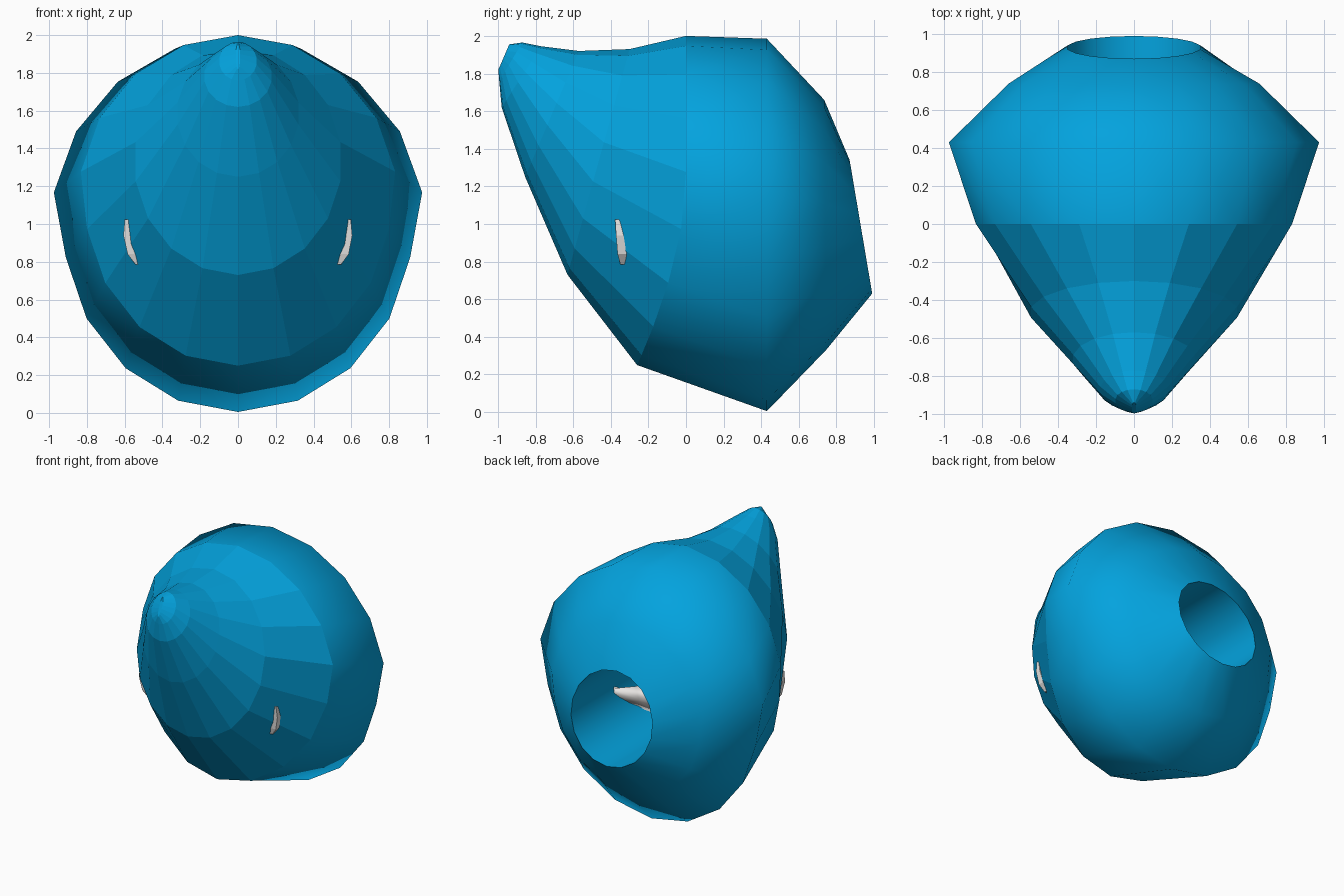
import bpy, bmesh, math
from mathutils import Vector
from mathutils.bvhtree import BVHTree

if "Cube" in bpy.data.objects:
    bpy.data.objects.remove(bpy.data.objects["Cube"])

SIDES = 18


def material(name, rgb):
    m = bpy.data.materials.new(name)
    m.diffuse_color = (*rgb, 1)
    m.use_nodes = True
    m.node_tree.nodes["Principled BSDF"].inputs["Base Color"].default_value = m.diffuse_color
    return m


blue = material("blue", (0.001, 0.365, 0.73))
white = material("off_white", (0.80, 0.78, 0.76))


def ring(top, bottom, half_width, low=1.0):
    """Tilted ellipse between a top and a bottom (y, z) point; low narrows its lower half."""
    pts = []
    for i in range(SIDES):
        a = 2 * math.pi * i / SIDES
        t = (1 - math.cos(a)) / 2
        pts.append(Vector((half_width * math.sin(a) * (low if t > 0.5 else 1),
                           top[0] + (bottom[0] - top[0]) * t,
                           top[1] + (bottom[1] - top[1]) * t)))
    return pts


def loft(name, rings, mat, ends=(False, False), smooth_rings=0, inward=False):
    bm = bmesh.new()
    vs = [[bm.verts.new(p) for p in r] for r in rings]
    n = len(rings[0])
    for k in range(len(vs) - 1):
        for i in range(n):
            j = (i + 1) % n
            f = bm.faces.new((vs[k][i], vs[k][j], vs[k + 1][j], vs[k + 1][i]))
            f.smooth = k < smooth_rings
    if ends[0]:
        bm.faces.new(vs[0])
    if ends[1]:
        bm.faces.new(vs[-1])
    bmesh.ops.recalc_face_normals(bm, faces=bm.faces)
    if inward:
        bmesh.ops.reverse_faces(bm, faces=bm.faces)
    me = bpy.data.meshes.new(name)
    bm.to_mesh(me)
    bm.free()
    me.materials.append(mat)
    ob = bpy.data.objects.new(name, me)
    bpy.context.collection.objects.link(ob)
    return ob


# Front edge of the smooth body: upright above, sweeping forward below
collar = ring((0, 2.0), (0, 0.25), 0.845, 0.96)
for p in collar:
    p.y = -0.26 * max(0, (1.225 - p.z) / 0.975) ** 1.7

# Shell: open neck hole, smooth round body, faceted snout
rim = ring((0.87, 1.34), (0.99, 0.63), 0.355)
shell = loft("head_shell", [
    rim,
    ring((0.735, 1.66), (0.745, 0.33), 0.67, 0.96),
    ring((0.43, 1.985), (0.43, 0.005), 0.99, 0.935),
    collar,
    ring((-0.30, 1.93), (-0.63, 0.73), 0.55),
    ring((-0.57, 1.92), (-0.855, 1.25), 0.325),
    ring((-0.77, 1.945), (-0.98, 1.62), 0.18),
    ring((-0.87, 1.965), (-0.993, 1.76), 0.10),
    ring((-0.94, 1.955), (-0.998, 1.82), 0.012),
], blue, (False, True), smooth_rings=3)

# Neck socket: lining that runs inward from the hole
loft("neck_socket", [rim, ring((0.12, 1.34), (0.12, 0.63), 0.355)],
     blue, smooth_rings=1, inward=True)


# Inner jaw band: curved bar running between the cheeks and across the socket
def flip(s):
    return ((-s[0][0], *s[0][1:]), (-s[1][0], *s[1][1:]), s[2])


half = [((0.53, -0.33, 1.00), (0.46, -0.32, 0.80), 0.015),
        ((0.45, 0.20, 0.98), (0.42, 0.20, 0.82), 0.03),
        ((0.34, 0.42, 0.94), (0.33, 0.37, 0.86), 0.02),
        ((0.27, 0.25, 0.91), (0.26, 0.22, 0.73), 0.03),
        ((0.17, 0.14, 0.92), (0.17, 0.13, 0.66), 0.03)]
mid = ((0, 0.08, 0.94), (0, 0.08, 0.62), 0.03)
stations = half + [mid] + [flip(s) for s in reversed(half)]

sections = []
for k, (top, bottom, w) in enumerate(stations):
    a, b = Vector(top), Vector(bottom)
    along = (Vector(stations[min(k + 1, len(stations) - 1)][0])
             - Vector(stations[max(k - 1, 0)][0]))
    side = along.cross(a - b).normalized() * w
    c = (a + b) / 2
    sections.append([a, c + side, b, c - side])
loft("jaw_band", sections, white, (True, True), smooth_rings=12)

# Cheek tips: thin upright slivers breaking through the snout on each side
tree = BVHTree.FromPolygons([v.co for v in shell.data.vertices],
                            [p.vertices[:] for p in shell.data.polygons])
for s, label in ((1, "right"), (-1, "left")):
    rows = []
    for z, y, w, out in ((0.785, -0.335, 0.014, 0.004), (0.84, -0.34, 0.024, 0.022),
                         (0.94, -0.352, 0.020, 0.022), (1.025, -0.365, 0.012, 0.008)):
        hit = tree.ray_cast(Vector((2 * s, y, z)), Vector((-s, 0, 0)))[0]
        x = abs(hit.x)
        rows.append([Vector((s * (x + out), y - w, z)), Vector((s * (x + out), y + w, z)),
                     Vector((s * (x - 0.05), y + w, z)), Vector((s * (x - 0.05), y - w, z))])
    loft("cheek_tip_" + label, rows, white, (True, True))
